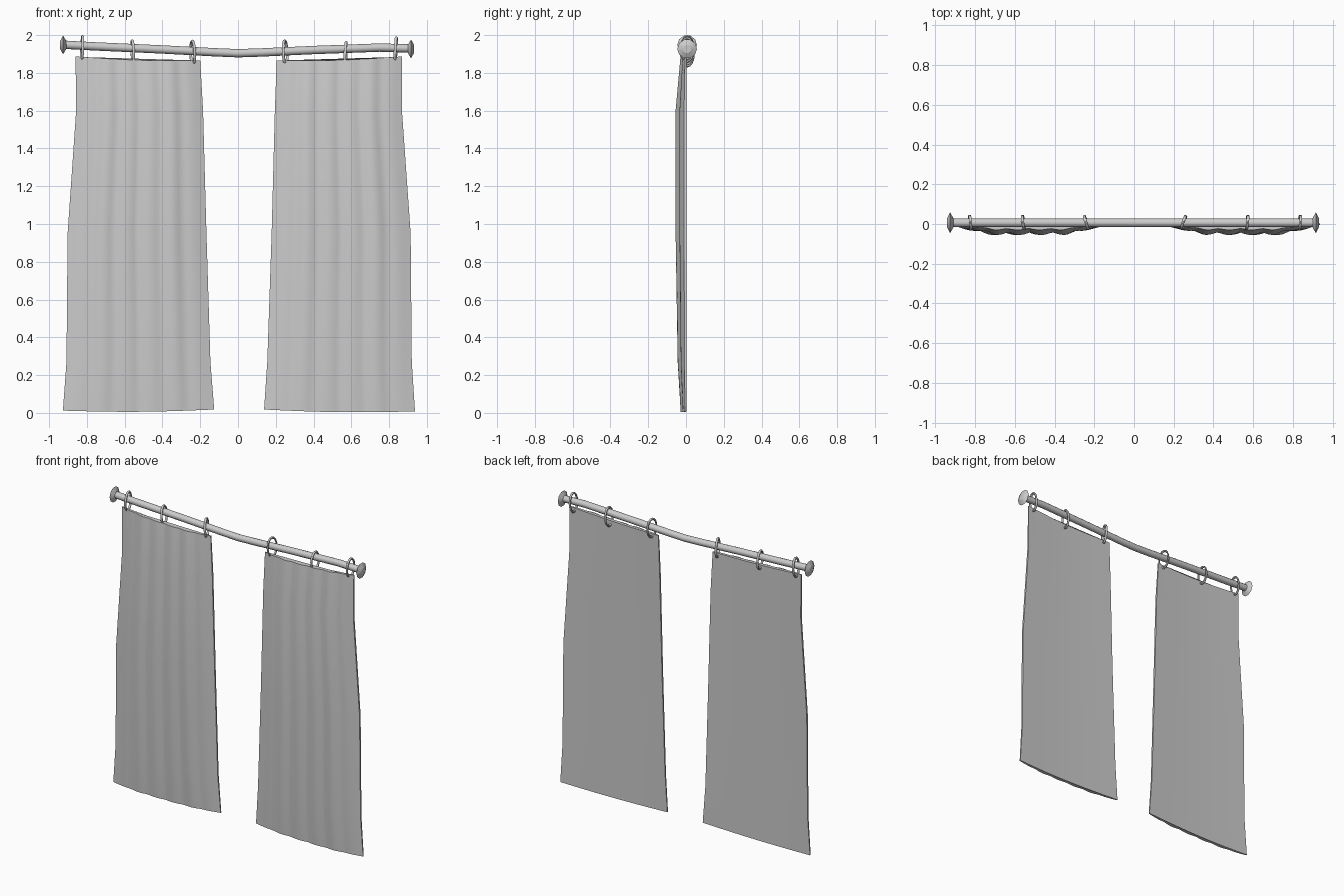
import bpy, bmesh
from math import sin, cos, pi, radians

if "Cube" in bpy.data.objects:
    bpy.data.objects.remove(bpy.data.objects["Cube"])

ROD_Y = 0.006


def loft(name, loops, angle=40):
    """Skin a row of closed loops and cap both ends."""
    bm = bmesh.new()
    rows = [[bm.verts.new(p) for p in loop] for loop in loops]
    for a, b in zip(rows, rows[1:]):
        n = len(a)
        for i in range(n):
            bm.faces.new((a[i], a[(i + 1) % n], b[(i + 1) % n], b[i]))
    bm.faces.new(rows[0])
    bm.faces.new(rows[-1])
    bmesh.ops.recalc_face_normals(bm, faces=bm.faces)
    me = bpy.data.meshes.new(name)
    bm.to_mesh(me)
    bm.free()
    ob = bpy.data.objects.new(name, me)
    bpy.context.collection.objects.link(ob)
    smooth(ob, angle)
    return ob


def smooth(ob, angle):
    bpy.ops.object.select_all(action='DESELECT')
    ob.select_set(True)
    bpy.context.view_layer.objects.active = ob
    bpy.ops.object.shade_smooth_by_angle(angle=radians(angle))


def circle_x(x, z, r, n):
    return [(x, ROD_Y + r * cos(2 * pi * i / n), z + r * sin(2 * pi * i / n))
            for i in range(n)]


def lerp(a, b, t):
    return a + (b - a) * t


# Slightly sagging rod
rod_path = [(-0.92, 1.949), (-0.75, 1.94), (-0.4, 1.924), (-0.12, 1.909),
            (0.0, 1.904), (0.12, 1.908), (0.4, 1.921), (0.75, 1.934), (0.92, 1.929)]
loft("curtain_rod", [circle_x(x, z, 0.022, 12) for x, z in rod_path])

# Faceted end caps
for side, tag, z, outer in ((-1, "left", 1.948, 0.942), (1, "right", 1.927, 0.932)):
    profile = [(outer - 0.033, 0.022), (outer - 0.016, 0.052), (outer, 0.022)]
    loft("finial_" + tag, [circle_x(side * x, z, r, 10) for x, r in profile], 20)

# Hanging rings: x, z centre, turn about z, lean about y
rings = [(-0.825, 1.930, 5, 2), (-0.557, 1.908, 8, -3), (-0.24, 1.906, 18, -2),
         (0.25, 1.908, -18, -3), (0.57, 1.899, -6, 2), (0.835, 1.924, -5, 3)]
for i, (x, z, turn, lean) in enumerate(rings):
    bpy.ops.mesh.primitive_torus_add(major_segments=16, minor_segments=6,
                                     major_radius=0.062, minor_radius=0.008)
    ring = bpy.context.object
    ring.name = "curtain_ring_%d" % (i + 1)
    for v in ring.data.vertices:
        a, b, c = v.co
        v.co = (c, b * 0.56, a)
    ring.data.flip_normals()
    ring.location = (x, ROD_Y + 0.001, z)
    ring.rotation_euler = (0, radians(lean), radians(turn))
    smooth(ring, 50)

# Curtain panels: rows of (outer x, outer z, inner x, inner z, fold depth)
left_rows = [(-0.86, 1.887, -0.20, 1.866, 0.030), (-0.857, 1.60, -0.185, 1.60, 0.055),
             (-0.902, 0.95, -0.167, 0.95, 0.055), (-0.908, 0.27, -0.146, 0.27, 0.044),
             (-0.927, 0.012, -0.126, 0.018, 0.028)]
right_rows = [(0.868, 1.887, 0.205, 1.866, 0.030), (0.868, 1.60, 0.195, 1.60, 0.055),
              (0.914, 0.95, 0.178, 0.95, 0.055), (0.92, 0.27, 0.155, 0.27, 0.044),
              (0.937, 0.008, 0.138, 0.018, 0.028)]


def curtain(name, rows, cols=40, folds=6):
    loops = []
    last = len(rows) - 1
    for k, (xo, zo, xi, zi, depth) in enumerate(rows):
        front, back = [], []
        for i in range(cols + 1):
            u = i / cols
            x, z = lerp(xo, xi, u), lerp(zo, zi, u)
            if k in (0, last):
                z -= 0.009 * sin(pi * u)        # hem and heading sag a little
            z = max(z, 0.0)
            swell = min(1.0, 0.25 + 1.1 * sin(pi * u))
            scallop = 0.74 + 0.26 * abs(sin(folds * pi * u))
            front.append((x, -depth * swell * scallop, z))
            back.append((x, 0.002 - 0.006 * sin(pi * u), z))
        loops.append(front + back[::-1])
    return loft(name, loops, 45)


curtain("curtain_left", left_rows)
curtain("curtain_right", right_rows)
